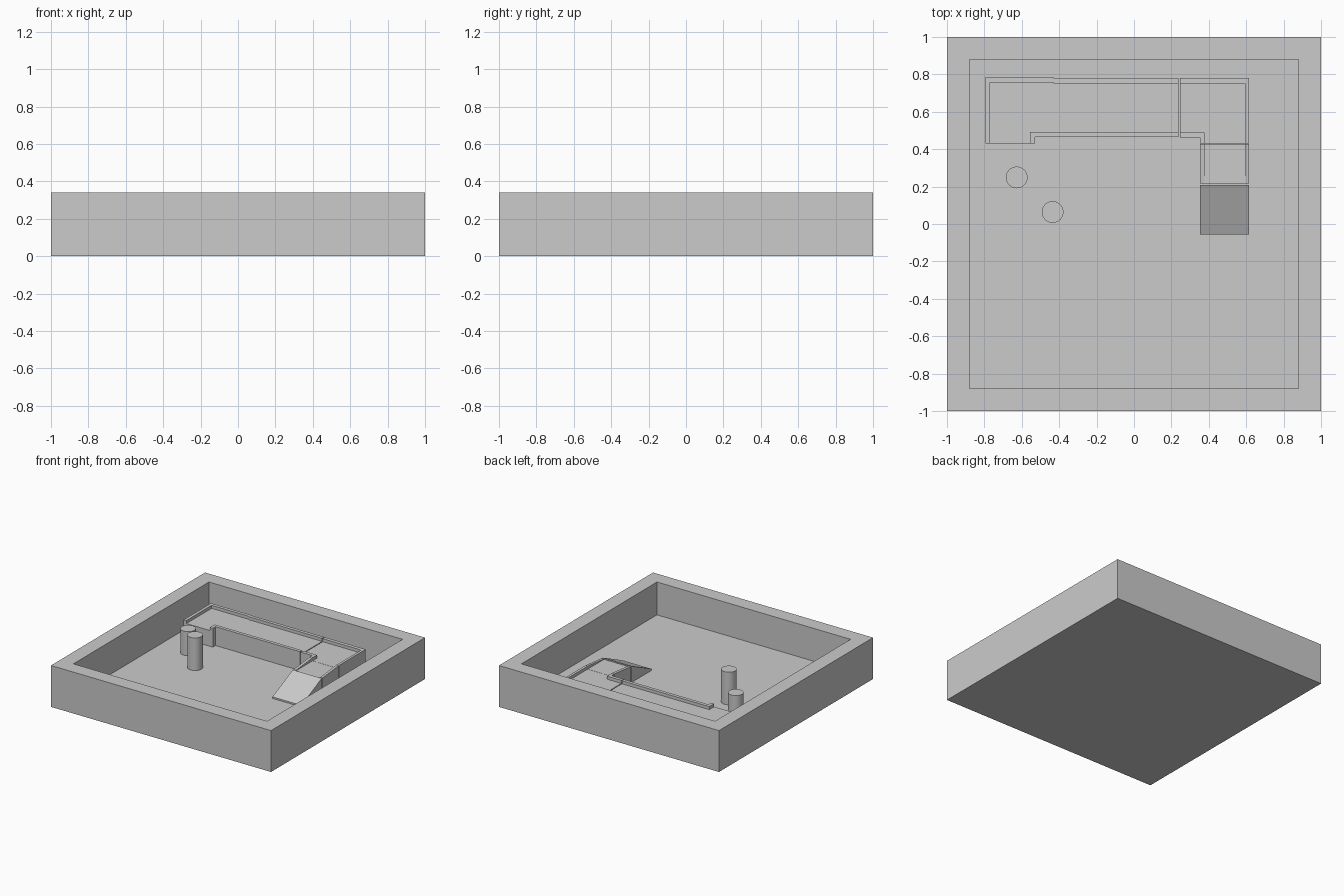
import bpy, bmesh

if "Cube" in bpy.data.objects:
    bpy.data.objects.remove(bpy.data.objects["Cube"])

FLOOR, DECK, RIM = 0.07, 0.20, 0.225   # key heights
T = 0.028                              # parapet thickness


def prism(name, outline, lo, hi, axis="z"):
    """Extrude an outline along z (x,y points) or along x (y,z points)."""
    bm = bmesh.new()
    place = (lambda p: (p[0], p[1], lo)) if axis == "z" else (lambda p: (lo, p[0], p[1]))
    face = bm.faces.new([bm.verts.new(place(p)) for p in outline])
    res = bmesh.ops.extrude_face_region(bm, geom=[face])
    verts = [g for g in res["geom"] if isinstance(g, bmesh.types.BMVert)]
    d = hi - lo
    bmesh.ops.translate(bm, verts=verts, vec=(0, 0, d) if axis == "z" else (d, 0, 0))
    bmesh.ops.recalc_face_normals(bm, faces=bm.faces)
    me = bpy.data.meshes.new(name)
    bm.to_mesh(me)
    bm.free()
    ob = bpy.data.objects.new(name, me)
    bpy.context.collection.objects.link(ob)
    return ob


def box(name, x0, x1, y0, y1, z0, z1):
    return prism(name, [(x0, y0), (x1, y0), (x1, y1), (x0, y1)], z0, z1)


# Open tray: one block with its top inset and pushed down to the floor
tray = box("tray", -1, 1, -1, 1, 0, 0.34)
bm = bmesh.new()
bm.from_mesh(tray.data)
bm.normal_update()
top = max(bm.faces, key=lambda f: f.calc_center_median().z)
bmesh.ops.inset_region(bm, faces=[top], thickness=0.12, use_boundary=True, use_even_offset=True)
for v in top.verts:
    v.co = (0.88 if v.co.x > 0 else -0.88, 0.88 if v.co.y > 0 else -0.88, 0.34)
# Second, zero-width inset gives the vertical inner walls
floor = bmesh.ops.extrude_discrete_faces(bm, faces=[top])["faces"][0]
rim_loop = [l.vert for l in floor.loops]
border = [e for e in bm.edges if e.is_boundary and not any(v in rim_loop for v in e.verts)]
walls = bmesh.ops.extrude_edge_only(bm, edges=border)["geom"]
low = [g for g in walls if isinstance(g, bmesh.types.BMVert)]
bmesh.ops.translate(bm, verts=low + rim_loop, vec=(0, 0, FLOOR - 0.34))
bmesh.ops.remove_doubles(bm, verts=bm.verts, dist=1e-4)
bmesh.ops.recalc_face_normals(bm, faces=bm.faces)
bm.to_mesh(tray.data)
bm.free()

# Left walkway with a back and side parapet, open at the front
prism("left_walkway", [(-0.795, 0.43), (-0.53, 0.43), (-0.53, 0.465), (-0.43, 0.465),
                       (-0.43, 0.785), (-0.795, 0.785)], FLOOR, DECK)
prism("left_outer_parapet", [(-0.795, 0.43), (-0.77, 0.43), (-0.77, 0.785 - T),
                             (-0.43, 0.785 - T), (-0.43, 0.785), (-0.795, 0.785)], DECK, RIM)
prism("left_inner_parapet", [(-0.557, 0.43), (-0.53, 0.43), (-0.53, 0.465), (-0.43, 0.465),
                             (-0.43, 0.493), (-0.557, 0.493)], DECK, RIM)

# Straight middle walkway
box("middle_walkway", -0.43, 0.238, 0.465, 0.78, FLOOR, DECK)
for name, y in (("middle_front_parapet", 0.465), ("middle_back_parapet", 0.78 - T)):
    box(name, -0.43, 0.238, y, y + T, DECK, RIM)

# Corner walkway
prism("corner_walkway", [(0.245, 0.462), (0.352, 0.462), (0.352, 0.43), (0.615, 0.43),
                         (0.615, 0.78), (0.245, 0.78)], FLOOR, DECK)
prism("corner_outer_parapet", [(0.615, 0.43), (0.615, 0.78), (0.245, 0.78), (0.245, 0.75),
                               (0.594, 0.75), (0.594, 0.43)], DECK, RIM)
prism("corner_inner_parapet", [(0.352, 0.43), (0.376, 0.43), (0.376, 0.49), (0.245, 0.49),
                               (0.245, 0.462), (0.352, 0.462)], DECK, RIM)

# Landing whose parapets taper down towards the ramp
box("landing", 0.352, 0.615, 0.217, 0.428, FLOOR, DECK)
for name, x0, x1 in (("landing_inner_parapet", 0.352, 0.376),
                     ("landing_outer_parapet", 0.594, 0.615)):
    prism(name, [(0.217, DECK), (0.428, DECK), (0.428, RIM), (0.217, DECK + 0.004)],
          x0, x1, "x")

# Ramp down to the floor
prism("ramp", [(-0.055, FLOOR), (0.208, FLOOR), (0.208, 0.205), (-0.055, 0.083)],
      0.352, 0.615, "x")

# Two round posts
for name, x, y, z in (("short_post", -0.627, 0.249, 0.268), ("tall_post", -0.435, 0.064, 0.338)):
    bpy.ops.mesh.primitive_cylinder_add(vertices=48, radius=0.058, depth=z - FLOOR,
                                        location=(x, y, (z + FLOOR) / 2))
    bpy.context.object.name = name
    bpy.ops.object.shade_smooth_by_angle()
